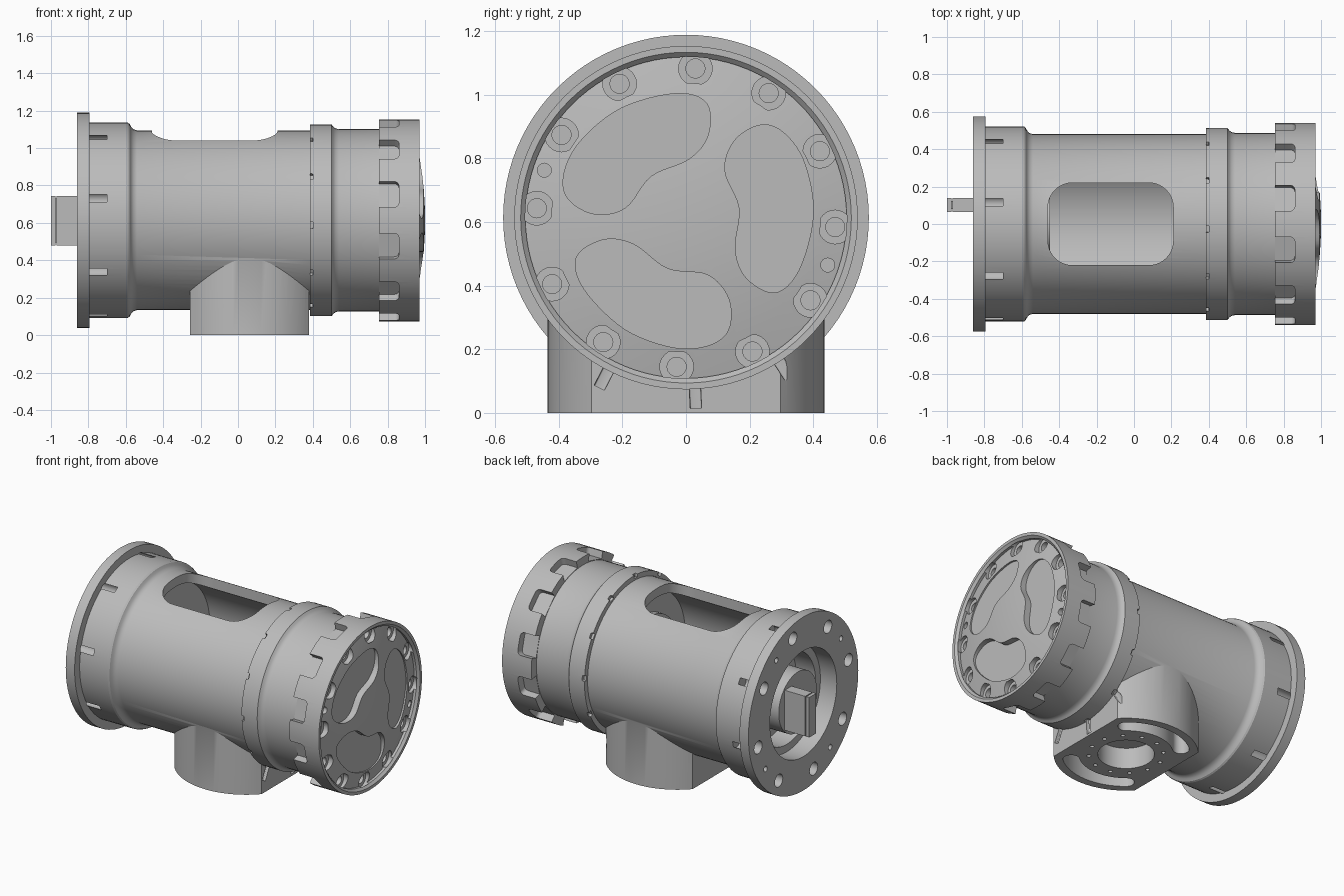
import bpy, bmesh
from math import sin, cos, pi, radians
from mathutils import Matrix, Vector

if "Cube" in bpy.data.objects:
    bpy.data.objects.remove(bpy.data.objects["Cube"], do_unlink=True)

AXIS = 0.614
LIFT = Matrix.Translation((0, 0, AXIS))
# Local z runs along the barrel axis
ALONG = LIFT @ Matrix(((0, 0, 1, 0), (1, 0, 0, 0), (0, 1, 0, 0), (0, 0, 0, 1)))

metal = bpy.data.materials.new("grey metal")
metal.use_nodes = True
grey = (0.5, 0.5, 0.5, 1)
metal.diffuse_color = grey
shader = next(n for n in metal.node_tree.nodes if n.type == "BSDF_PRINCIPLED")
shader.inputs["Base Color"].default_value = grey


def circle(r, u=0, v=0, n=24):
    return [(u + r * cos(2 * pi * i / n), v + r * sin(2 * pi * i / n)) for i in range(n)]


def rounded_rect(u0, u1, v0, v1, r, n=6):
    pts = []
    corners = ((u1 - r, v1 - r), (u0 + r, v1 - r), (u0 + r, v0 + r), (u1 - r, v0 + r))
    for k, (u, v) in enumerate(corners):
        for i in range(n + 1):
            a = (k + i / n) * pi / 2
            pts.append((u + r * cos(a), v + r * sin(a)))
    return pts


def smooth_loop(ctrl, n=6):
    """Closed Catmull-Rom curve through the control points."""
    p = [Vector(c) for c in ctrl]
    out = []
    for i in range(len(p)):
        a, b, c, d = (p[(i + k) % len(p)] for k in (-1, 0, 1, 2))
        for s in range(n):
            t = s / n
            q = b + (c - a) * t / 2 + (2 * a - 5 * b + 4 * c - d) * t * t / 2 \
                + (3 * b - a - 3 * c + d) * t ** 3 / 2
            out.append((q.x, q.y))
    return out


def prism(bm, outline, lo, hi, mat=Matrix()):
    a = [bm.verts.new(mat @ Vector((u, v, lo))) for u, v in outline]
    b = [bm.verts.new(mat @ Vector((u, v, hi))) for u, v in outline]
    bm.faces.new(a[::-1])
    bm.faces.new(b)
    for i in range(len(a)):
        j = (i + 1) % len(a)
        bm.faces.new((a[i], a[j], b[j], b[i]))


def lathe(bm, profile, n=96):
    """Revolve (x, radius) points about the barrel axis."""
    rings = []
    for x, r in profile:
        outline = circle(r, n=n) if r > 0 else [(0, 0)]
        rings.append([bm.verts.new(ALONG @ Vector((u, v, x))) for u, v in outline])
    for a, b in zip(rings, rings[1:]):
        for i in range(n):
            j = (i + 1) % n
            if len(b) == 1:
                bm.faces.new((a[i], a[j], b[0]))
            else:
                bm.faces.new((a[i], a[j], b[j], b[i]))
    for ring in (rings[0], rings[-1]):
        if len(ring) > 1:
            bm.faces.new(ring)


def make(name, bm):
    bmesh.ops.recalc_face_normals(bm, faces=bm.faces[:])
    mesh = bpy.data.meshes.new(name)
    bm.to_mesh(mesh)
    bm.free()
    ob = bpy.data.objects.new(name, mesh)
    bpy.context.collection.objects.link(ob)
    return ob


def boolean(target, bm, operation="DIFFERENCE"):
    tool = make("cutter", bm)
    tool.hide_render = True
    mod = target.modifiers.new("cut", "BOOLEAN")
    mod.operation, mod.solver, mod.object = operation, "EXACT", tool
    dg = bpy.context.evaluated_depsgraph_get()
    mesh = bpy.data.meshes.new_from_object(target.evaluated_get(dg))
    target.modifiers.clear()
    target.data = mesh
    bpy.data.objects.remove(tool, do_unlink=True)


def finish(ob):
    ob.data.materials.clear()
    ob.data.materials.append(metal)
    ob.data.shade_smooth()
    ob.data.set_sharp_from_angle(angle=radians(28))


def ring_points(r, count, start):
    for k in range(count):
        a = radians(start) + 2 * pi * k / count
        yield r * sin(a), r * cos(a)


# Barrel with end flange, collar, toothed cap and domed end face
bm = bmesh.new()
dome = [(1 - 0.245 * r * r, r) for r in (0.505, 0.42, 0.33, 0.24, 0.16, 0.08, 0)]
lathe(bm, [(-0.86, 0.575), (-0.795, 0.575), (-0.795, 0.522), (-0.59, 0.522),
           (-0.58, 0.516), (-0.572, 0.5), (-0.56, 0.487), (-0.54, 0.48),
           (0.385, 0.48), (0.385, 0.513), (0.5, 0.513), (0.51, 0.5),
           (0.522, 0.491), (0.54, 0.487), (0.755, 0.487), (0.755, 0.54),
           (0.97, 0.54), (0.97, 0.52), (0.955, 0.505)] + dome)
body = make("valve_body", bm)

# Bottom port: a round block with two flat sides
PORT_X = 0.062
bm = bmesh.new()
block = []
for middle in (90, 270):
    for i in range(25):
        a = radians(middle - 47 + 94 * i / 24)
        block.append((PORT_X + 0.435 * cos(a), 0.435 * sin(a)))
prism(bm, block, 0, 0.6)
boolean(body, bm, "UNION")

# Inner chamber and the stepped bore behind the flange
bm = bmesh.new()
lathe(bm, [(-0.5, 0.42), (0.3, 0.42)])
lathe(bm, [(-0.95, 0.35), (-0.74, 0.35), (-0.74, 0.3), (-0.6, 0.3)])
boolean(body, bm)

# Window in the top
bm = bmesh.new()
prism(bm, rounded_rect(-0.46, 0.21, -0.22, 0.22, 0.13, 10), 0.8, 1.4)
boolean(body, bm)

# Port bore, curved slots and small holes
bm = bmesh.new()
prism(bm, circle(0.17, PORT_X, 0, 48), -0.1, 0.14)
for u, v in ring_points(0.225, 12, 15):
    prism(bm, circle(0.013, PORT_X + u, v, 12), -0.1, 0.05)
for side in (1, -1):
    slot = []
    for r, first, last in ((0.385, -40, 40), (0.285, 40, -40)):
        for i in range(17):
            a = radians(first + (last - first) * i / 16)
            slot.append((PORT_X + r * sin(a), side * r * cos(a)))
        # Rounded slot end
        end = radians(last)
        for i in range(1, 8):
            t = pi * i / 8
            rad = 0.335 + 0.05 * cos(t) * (1 if r > 0.3 else -1)
            off = 0.05 * sin(t) * (1 if last > 0 else -1)
            slot.append((PORT_X + rad * sin(end) + off * cos(end),
                         side * (rad * cos(end) - off * sin(end))))
    prism(bm, slot, -0.1, 0.14)
boolean(body, bm)

# Gaps between the cap teeth, and small notches in the collar
bm = bmesh.new()
for k in range(12):
    turn = LIFT @ Matrix.Rotation(radians(15 + 30 * k), 4, "X")
    prism(bm, rounded_rect(0.7, 0.86, -0.071, 0.071, 0.025), 0.489, 0.7, turn)
    turn = LIFT @ Matrix.Rotation(radians(3 + 30 * k), 4, "X")
    prism(bm, rounded_rect(0.36, 0.402, -0.018, 0.018, 0.006, 3), 0.492, 0.6, turn)
boolean(body, bm)

# Flange holes
bm = bmesh.new()
for u, v in ring_points(0.485, 8, -32):
    prism(bm, circle(0.042, u, v), -0.9, -0.7, ALONG)
for u, v in ring_points(0.485, 4, -54.5):
    prism(bm, circle(0.018, u, v, 16), -0.9, -0.8, ALONG)
boolean(body, bm)

# Three pockets and the counterbores in the end face
bm = bmesh.new()
pocket = smooth_loop([(0.24, 0.292), (0.155, 0.245), (0.122, 0.15), (0.168, 0.03),
                      (0.155, -0.1), (0.19, -0.19), (0.28, -0.236), (0.355, -0.165),
                      (0.4, 0.006), (0.375, 0.165), (0.315, 0.26)])
for k in range(3):
    prism(bm, pocket, 0.95, 1.1, ALONG @ Matrix.Rotation(2 * pi * k / 3, 4, "Z"))
for u, v in ring_points(0.47, 12, 3.6):
    prism(bm, circle(0.053, u, v), 0.92, 0.956, ALONG)
for u, v in ring_points(0.47, 2, -71.5):
    prism(bm, circle(0.022, u, v, 16), 0.9, 0.956, ALONG)
boolean(body, bm)
bm = bmesh.new()
for u, v in ring_points(0.47, 12, 3.6):
    prism(bm, circle(0.03, u, v), 0.87, 0.95, ALONG)
boolean(body, bm)
finish(body)

# Bosses on the inner bulkheads and the stub inside the bore
for name, profile in (
        ("shaft_stub", [(-0.82, 0.2), (-0.59, 0.2)]),
        ("left_boss", [(-0.51, 0.17), (-0.45, 0.17), (-0.45, 0.1), (-0.49, 0.1), (-0.49, 0)]),
        ("right_boss", [(0.31, 0.28), (0.26, 0.28)])):
    bm = bmesh.new()
    lathe(bm, profile, 64)
    finish(make(name, bm))

# Drive key, its short neck and end plate
for name, x0, x1, inset in (("drive_key", -0.97, -0.8, 0),
                            ("key_neck", -0.98, -0.965, 0.015),
                            ("key_plate", -1.0, -0.977, 0)):
    bm = bmesh.new()
    y0, y1, z0, z1 = 0.065 + inset, 0.138 - inset, 0.48 + inset, 0.745 - inset
    prism(bm, [(x0, y0), (x1, y0), (x1, y1), (x0, y1)], z0, z1)
    finish(make(name, bm))
